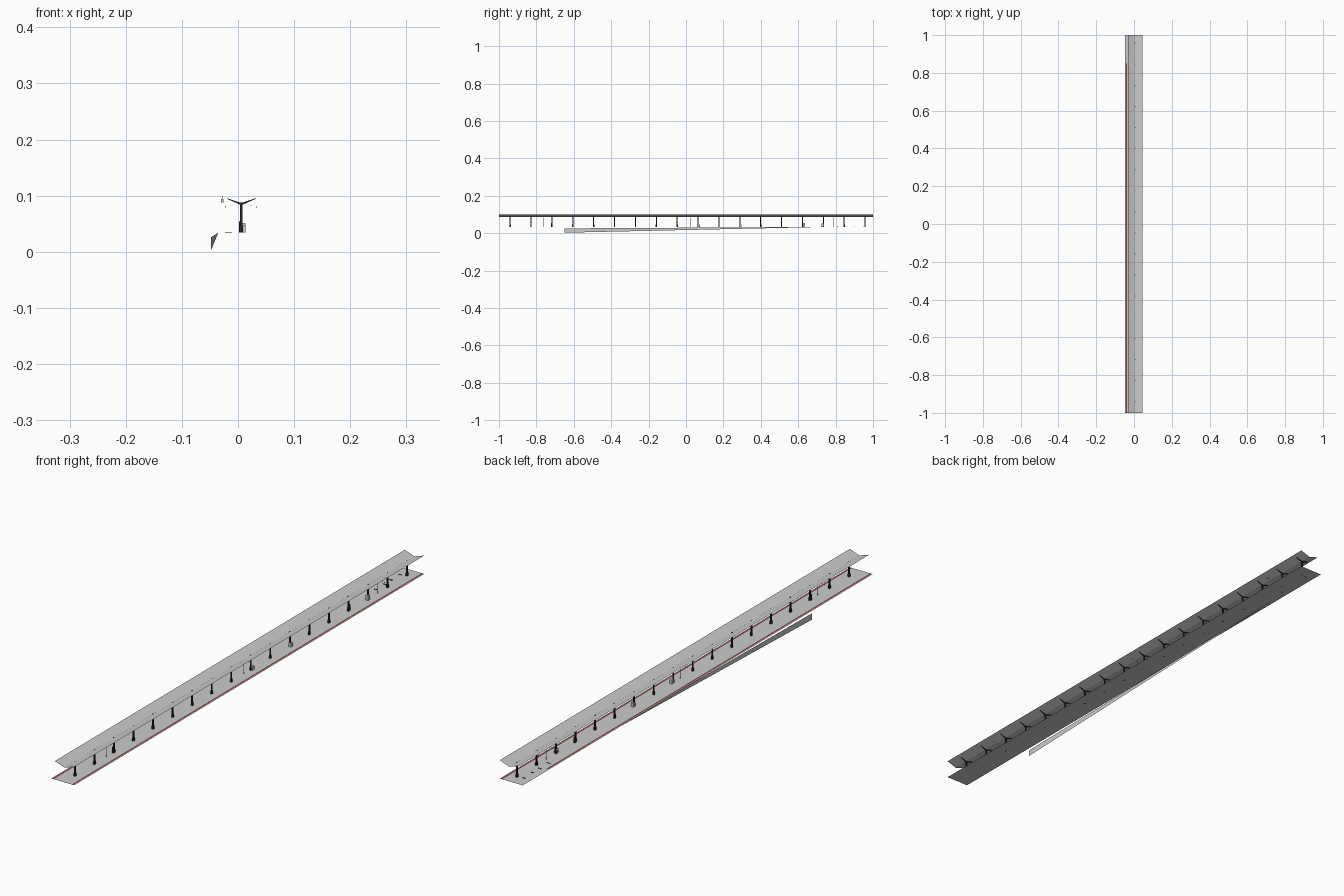
import bpy, bmesh, math
from mathutils import Vector

if "Cube" in bpy.data.objects:
    bpy.data.objects.remove(bpy.data.objects["Cube"])

Z = 0.034      # deck height
PX = 0.006     # column line


def material(name, rgb):
    m = bpy.data.materials.new(name)
    m.diffuse_color = (*rgb, 1)
    m.use_nodes = True
    m.node_tree.nodes["Principled BSDF"].inputs["Base Color"].default_value = m.diffuse_color
    return m


RED = material("dark_red", (0.20, 0.05, 0.05))
BLACK = material("black", (0.02, 0.02, 0.02))


def finish(name, bm, mat=None):
    me = bpy.data.meshes.new(name)
    bm.to_mesh(me)
    bm.free()
    ob = bpy.data.objects.new(name, me)
    bpy.context.collection.objects.link(ob)
    if mat:
        me.materials.append(mat)
    return ob


def sheet(name, profile, y0, y1, mat=None):
    """Single-layer strip: x-z profile swept along y."""
    bm = bmesh.new()
    a = [bm.verts.new((x, y0, z)) for x, z in profile]
    b = [bm.verts.new((x, y1, z)) for x, z in profile]
    for i in range(len(profile) - 1):
        bm.faces.new((a[i], a[i + 1], b[i + 1], b[i]))
    return finish(name, bm, mat)


def add_box(bm, c, s):
    vs = bmesh.ops.create_cube(bm, size=1)["verts"]
    for v in vs:
        v.co = Vector(c) + Vector([v.co[i] * s[i] for i in range(3)])


def box(name, c, s, mat=None):
    bm = bmesh.new()
    add_box(bm, c, s)
    return finish(name, bm, mat)


def add_prism(bm, outline, y, depth):
    """x-z outline extruded along y."""
    f = bm.faces.new([bm.verts.new((x, y - depth / 2, z)) for x, z in outline])
    r = bmesh.ops.extrude_face_region(bm, geom=[f])
    vs = [g for g in r["geom"] if isinstance(g, bmesh.types.BMVert)]
    bmesh.ops.translate(bm, vec=(0, depth, 0), verts=vs)
    bmesh.ops.recalc_face_normals(bm, faces=bm.faces)


# Deck and coloured edge lines
sheet("platform_deck", [(-0.047, Z), (0.045, Z)], -1, 1)
sheet("edge_line_left", [(-0.043, Z + 0.0004), (-0.037, Z + 0.0004)], -1, 0.85, RED)
sheet("edge_line_right", [(0.035, Z + 0.0004), (0.041, Z + 0.0004)], -1, 1, RED)

# Butterfly canopy
sheet("canopy_roof", [(-0.033, 0.1005), (PX - 0.001, 0.0875),
                      (PX + 0.001, 0.0875), (0.045, 0.1005)], -1, 1)

# Tapering side wall beside the deck
bm = bmesh.new()
bm.faces.new([bm.verts.new(p) for p in
              ((-0.048, -0.65, 0.003), (-0.048, -0.65, 0.026), (-0.035, 0.75, Z))])
finish("side_wall", bm)

# Columns with base plates and roof brackets
columns = [-0.94 + i * 0.1116 for i in range(18)]
for i, y in enumerate(columns):
    bm = bmesh.new()
    add_box(bm, (PX, y, 0.061), (0.004, 0.005, 0.054))
    add_box(bm, (PX, y, Z + 0.006), (0.006, 0.007, 0.012))
    for s, w in ((-1, 0.026), (1, 0.026)):
        add_prism(bm, [(PX, 0.083), (PX + s * w, 0.0945),
                       (PX + s * w, 0.0955), (PX, 0.087)], y, 0.0025)
    finish(f"column_{i}", bm, BLACK)

# Lamps hanging in four rows, by some columns
for i, y in enumerate((-0.76, 0.025, 0.79)):
    bm = bmesh.new()
    for x, z in ((-0.022, 0.080), (-0.013, 0.082), (0.024, 0.083), (0.033, 0.080)):
        add_box(bm, (x, y, z), (0.0015, 0.004, 0.0015))
    finish(f"lamp_group_{i}", bm)
    # slim pole beside the lamps
    bm = bmesh.new()
    r = bmesh.ops.create_cone(bm, cap_ends=True, segments=8, radius1=0.0008,
                              radius2=0.0008, depth=0.05)
    bmesh.ops.translate(bm, vec=(PX, y, Z + 0.025), verts=r["verts"])
    finish(f"slim_pole_{i}", bm)

# Cabinets and bins around the columns
for i, (y, h) in enumerate(((0.07, 0.014), (0.29, 0.014), (0.73, 0.017))):
    box(f"cabinet_{i}", (PX + 0.002, y, Z + h / 2), (0.010, 0.012, h))
for i, y in enumerate((-0.72, 0.63)):
    box(f"bin_{i}", (PX - 0.002, y, Z + 0.010), (0.005, 0.006, 0.020), BLACK)

# Hanging monitor under the left eave
bm = bmesh.new()
add_box(bm, (-0.028, 0.885, 0.091), (0.005, 0.003, 0.006))
add_box(bm, (-0.028, 0.885, 0.0965), (0.001, 0.001, 0.005))
finish("hanging_monitor", bm)

# Small deck covers near the back end
for i, y in enumerate((0.81, 0.86, 0.90, 0.95)):
    box(f"deck_cover_{i}", (-0.017, y, Z + 0.0005), (0.012, 0.004, 0.001), BLACK)
